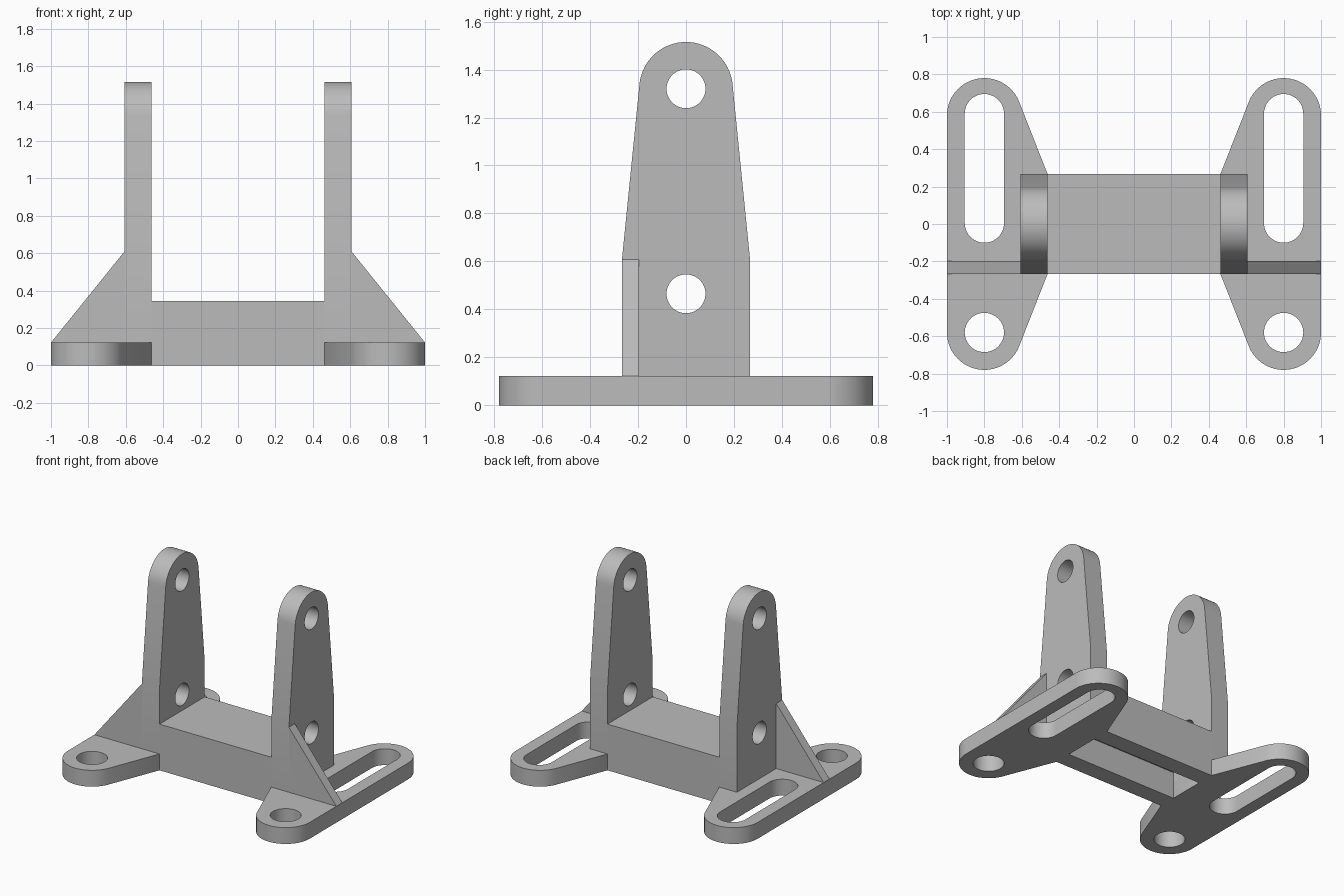
import bpy, bmesh
from math import pi, cos, sin, acos, atan2, hypot
from mathutils import Matrix

if "Cube" in bpy.data.objects:
    bpy.data.objects.remove(bpy.data.objects["Cube"])

grey = bpy.data.materials.new("plain_grey")
grey.use_nodes = True
grey.diffuse_color = (0.5, 0.5, 0.5, 1)
grey.node_tree.nodes["Principled BSDF"].inputs["Base Color"].default_value = (0.5, 0.5, 0.5, 1)

# Drawing planes: profile axes and extrusion direction
PLANES = {
    "xy": Matrix.Identity(4),
    "yz": Matrix(((0, 0, 1, 0), (1, 0, 0, 0), (0, 1, 0, 0), (0, 0, 0, 1))),
    "xz": Matrix(((1, 0, 0, 0), (0, 0, -1, 0), (0, 1, 0, 0), (0, 0, 0, 1))),
}


def arc(cx, cy, r, start, end, steps=32):
    angles = [start + (end - start) * i / steps for i in range(steps + 1)]
    return [(cx + r * cos(a), cy + r * sin(a)) for a in angles]


def circle(cx, cy, r):
    return arc(cx, cy, r, 0, 2 * pi, 48)[:-1]


def tangent_angle(cx, cy, r, px, py, side):
    """Angle on the circle where the line from the outside point touches."""
    dx, dy = px - cx, py - cy
    return atan2(dy, dx) + side * acos(r / hypot(dx, dy))


def extrude(name, loops, plane, low, high, mirror=False):
    """Fill an outline with holes and extrude it between two offsets."""
    curve = bpy.data.curves.new(name, "CURVE")
    curve.dimensions = "2D"
    curve.fill_mode = "BOTH"
    curve.extrude = (high - low) / 2
    for loop in loops:
        spline = curve.splines.new("POLY")
        spline.points.add(len(loop) - 1)
        for point, (u, v) in zip(spline.points, loop):
            point.co = (u, v, 0, 1)
        spline.use_cyclic_u = True
    temp = bpy.data.objects.new(name + "_profile", curve)
    bpy.context.collection.objects.link(temp)
    bpy.context.view_layer.update()
    mesh = bpy.data.meshes.new_from_object(
        temp.evaluated_get(bpy.context.evaluated_depsgraph_get()))
    bpy.data.objects.remove(temp)

    bm = bmesh.new()
    bm.from_mesh(mesh)
    bmesh.ops.remove_doubles(bm, verts=bm.verts, dist=0.0005)
    bm.transform(PLANES[plane] @ Matrix.Translation((0, 0, (low + high) / 2)))
    bmesh.ops.recalc_face_normals(bm, faces=bm.faces)
    bm.to_mesh(mesh)
    bm.free()

    mesh.name = name
    mesh.materials.clear()
    mesh.materials.append(grey)
    obj = bpy.data.objects.new(name, mesh)
    bpy.context.collection.objects.link(obj)
    bpy.ops.object.select_all(action="DESELECT")
    obj.select_set(True)
    bpy.context.view_layer.objects.active = obj
    bpy.ops.object.shade_smooth_by_angle(angle=0.5)
    if mirror:
        obj.modifiers.new("Mirror", "MIRROR")
    return obj


INNER, OUTER = 0.462, 0.608      # upright faces
DEPTH = 0.267                    # half depth of the body
PLATE = 0.122                    # foot plate thickness
FOOT_X, FOOT_Y, FOOT_R = 0.8, 0.58, 0.2

# Foot plates with a round hole in front and a long slot behind
a = tangent_angle(FOOT_X, FOOT_Y, FOOT_R, INNER, DEPTH, -1) % (2 * pi)
outline = (arc(FOOT_X, -FOOT_Y, FOOT_R, 2 * pi - a, 2 * pi)
           + arc(FOOT_X, FOOT_Y, FOOT_R, 0, a)
           + [(INNER, DEPTH), (INNER, -DEPTH)])
slot = arc(FOOT_X, 0.59, 0.105, 0, pi) + arc(FOOT_X, 0.005, 0.105, pi, 2 * pi)
extrude("foot_plates", [outline, slot, circle(FOOT_X, -FOOT_Y, 0.105)],
        "xy", 0, PLATE, mirror=True)

# Tapered uprights with rounded tops and two pin holes
TOP_Z, TOP_R, SHOULDER = 1.32, 0.195, 0.608
t = tangent_angle(0, TOP_Z, TOP_R, DEPTH, SHOULDER, 1)
outline = ([(-DEPTH, SHOULDER), (-DEPTH, PLATE), (DEPTH, PLATE), (DEPTH, SHOULDER)]
           + arc(0, TOP_Z, TOP_R, t, pi - t))
extrude("uprights", [outline, circle(0, TOP_Z, 0.081), circle(0, 0.465, 0.081)],
        "yz", INNER, OUTER, mirror=True)

# Bridge between the uprights, hollow underneath
w, roof, top = 0.135, 0.2, 0.345
extrude("bridge", [[(-DEPTH, 0), (-w, 0), (-w, roof), (w, roof), (w, 0),
                    (DEPTH, 0), (DEPTH, top), (-DEPTH, top)]],
        "yz", -INNER, INNER)

# Triangular ribs at the front
extrude("ribs", [[(OUTER, PLATE), (1, PLATE), (OUTER, SHOULDER)]],
        "xz", 0.197, DEPTH, mirror=True)
